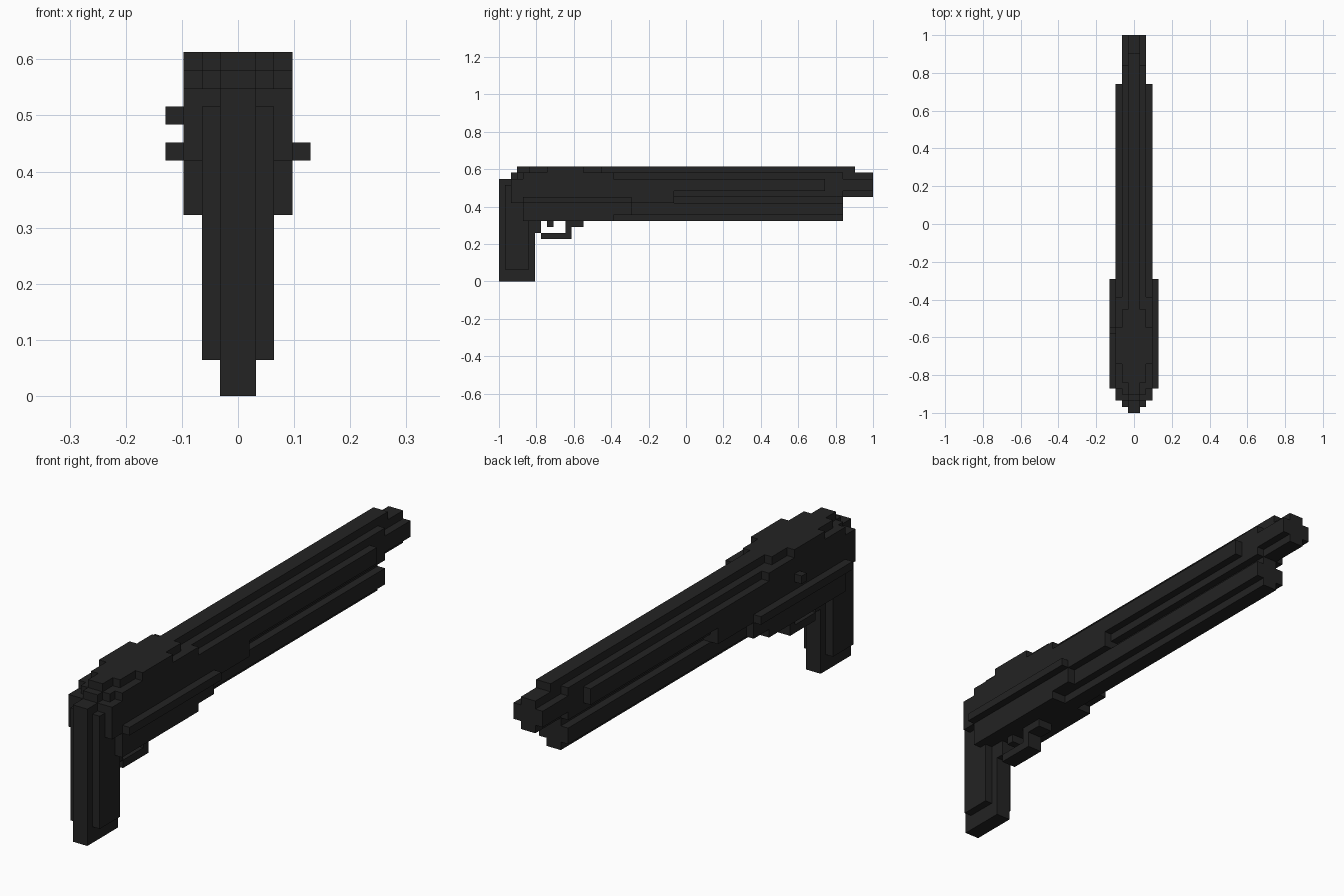
import bpy, bmesh
from mathutils import Vector

if "Cube" in bpy.data.objects:
    bpy.data.objects.remove(bpy.data.objects["Cube"])

V = 2 / 62  # block size: the model is 62 blocks long

mat = bpy.data.materials.new("charcoal")
mat.diffuse_color = (0.017, 0.017, 0.017, 1)
mat.use_nodes = True
mat.node_tree.nodes["Principled BSDF"].inputs["Base Color"].default_value = mat.diffuse_color

owner = {}  # which part fills each block of the grid


def box(name, half, y0, y1, z0, z1, left=None):
    """Fill a box centred on x = 0; 'left' starts a one-sided box instead."""
    xs = range(-half, half) if left is None else range(left, 0)
    for x in xs:
        for y in range(y0, y1):
            for z in range(z0, z1):
                owner.setdefault((x, y, z), name)


def tube(name, y0, y1, z):
    """Stepped round bar: a tall core crossed by a wide one."""
    box(name, 1, y0, y1, z - 2, z + 2)
    box(name, 2, y0, y1, z - 1, z + 1)


# Receiver, with its back upper edge stepping outwards
box("receiver", 3, 4, 19, 10, 11)
box("receiver", 3, 4, 22, 11, 14)
box("receiver", 3, 2, 29, 13, 15)
box("receiver", 3, 2, 19, 15, 17)
for k in (1, 2, 3):
    box("receiver", k, k + 1, 19, 17, 18)

# Grip with raised side panels
box("grip", 1, 0, 6, 0, 17)
box("grip", 2, 1, 5, 2, 16)
box("grip", 1, 6, 7, 8, 10)

# Top rib widening in steps over the receiver
box("top_rib", 1, 3, 59, 18, 19)
for k in (2, 3):
    box("top_plate", k, 3 * k - 1, 23 - 3 * k, 18, 19)

# Side rails and the button on the left side
box("side_rails", 4, 4, 22, 13, 14)
box("side_button", 4, 13, 14, 15, 16, left=-4)

# Barrel, its sleeve and side strips, and the tube below
tube("barrel", 19, 62, 16)
box("barrel_sleeve", 2, 19, 57, 14, 18)
box("side_strips", 3, 19, 54, 15, 17)
tube("lower_tube", 19, 57, 12)

# Trigger and its guard
box("trigger", 1, 8, 9, 9, 10)
box("trigger_guard", 1, 7, 12, 7, 8)
box("trigger_guard", 1, 11, 12, 8, 10)
box("trigger_guard", 1, 12, 14, 9, 10)


def block_faces(bm, cell):
    """Add the sides of one block that touch open air."""
    for axis in range(3):
        u, v = (axis + 1) % 3, (axis + 2) % 3
        for side in (0, 1):
            near = list(cell)
            near[axis] += 2 * side - 1
            if tuple(near) in owner:
                continue
            verts = []
            for i in range(4):
                p = Vector(cell)
                p[axis] += side
                p[u] += i in (1, 2)
                p[v] += i > 1
                verts.append(bm.verts.new((p.x * V, p.y * V - 1, p.z * V)))
            bm.faces.new(verts if side else verts[::-1])


# One object per part, with flat areas merged into large faces
for name in dict.fromkeys(owner.values()):
    bm = bmesh.new()
    for cell, part in owner.items():
        if part == name:
            block_faces(bm, cell)
    bmesh.ops.remove_doubles(bm, verts=bm.verts, dist=V / 100)
    bmesh.ops.dissolve_limit(bm, angle_limit=0.02, verts=bm.verts, edges=bm.edges)
    mesh = bpy.data.meshes.new(name)
    bm.to_mesh(mesh)
    bm.free()
    mesh.materials.append(mat)
    bpy.context.collection.objects.link(bpy.data.objects.new(name, mesh))
